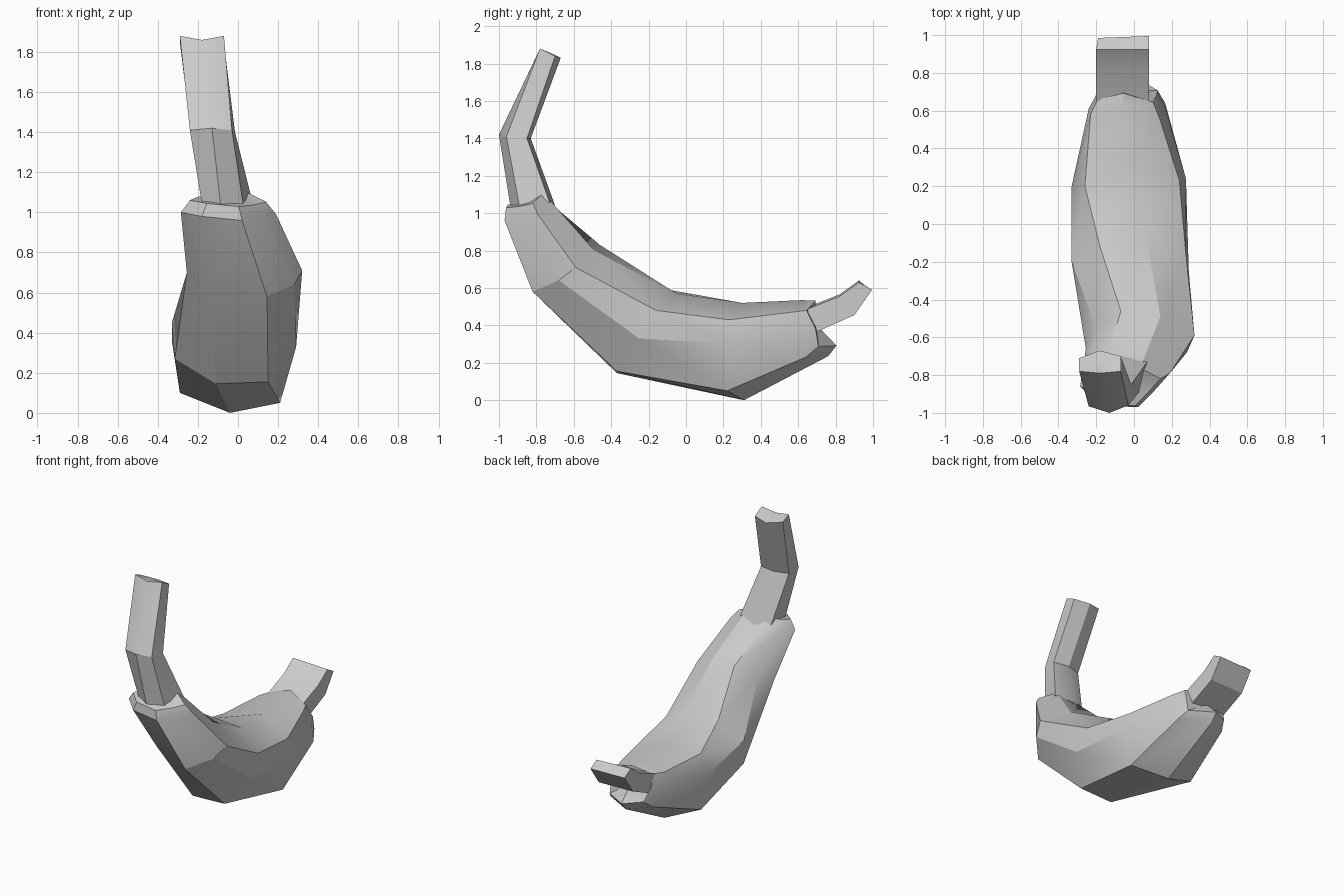
import bpy, bmesh, math
from mathutils import Vector

if "Cube" in bpy.data.objects:
    bpy.data.objects.remove(bpy.data.objects["Cube"])


def loft(name, rings):
    """Skin a list of equal-length vertex rings and cap both ends."""
    bm = bmesh.new()
    vs = [[bm.verts.new(p) for p in r] for r in rings]
    n = len(vs[0])
    for a, b in zip(vs, vs[1:]):
        for i in range(n):
            j = (i + 1) % n
            bm.faces.new((a[i], a[j], b[j], b[i]))
    for r in (vs[0], vs[-1]):
        c = bm.verts.new(sum((v.co for v in r), Vector()) / n)
        for i in range(n):
            bm.faces.new((r[i], r[(i + 1) % n], c))
    bmesh.ops.recalc_face_normals(bm, faces=bm.faces[:])
    me = bpy.data.meshes.new(name)
    bm.to_mesh(me)
    bm.free()
    ob = bpy.data.objects.new(name, me)
    bpy.context.collection.objects.link(ob)
    bpy.ops.object.select_all(action='DESELECT')
    ob.select_set(True)
    bpy.context.view_layer.objects.active = ob
    bpy.ops.object.shade_smooth_by_angle(angle=math.radians(30))
    return ob


def rim(ring, s, shift):
    """Narrowed copy of a ring, moved outwards: the bevelled end of the body."""
    c = sum((Vector(p) for p in ring), Vector()) / len(ring)
    return [c + (Vector(p) - c) * s + Vector(shift) for p in ring]


# curved body; ring order: low right, low left, left, upper left, top, upper right, right
body = [
    [(.02, -.97, .96), (-.18, -.96, .98), (-.285, -.86, 1.0), (-.14, -.71, 1.04),
     (.05, -.72, 1.06), (.19, -.79, .99), (.11, -.88, .97)],
    [(.145, -.82, .58), (-.14, -.75, .65), (-.255, -.66, .70), (-.07, -.46, .83),
     (.14, -.49, .80), (.32, -.59, .71), (.28, -.68, .64)],
    [(.15, -.37, .155), (-.11, -.37, .145), (-.315, -.22, .27), (-.18, -.12, .595),
     (.06, -.05, .57), (.275, -.16, .48), (.29, -.25, .33)],
    [(.21, .22, .05), (-.04, .31, 0), (-.29, .24, .10), (-.26, .20, .49),
     (0, .30, .52), (.24, .23, .43), (.275, .24, .30)],
    [(.165, .64, .23), (-.04, .76, .235), (-.2, .67, .26), (-.23, .58, .49),
     (-.06, .62, .535), (.135, .56, .47), (.165, .62, .35)],
]
# the left flank bulges: add a vertex between left and upper left on each ring
bulge = [(-.24, -.77, 1.02), (-.2, -.55, .75), (-.33, -.2, .45), (-.33, .2, .36), (-.24, .61, .38)]
for ring, p in zip(body, bulge):
    ring.insert(3, p)
start = rim(body[0], .8, (0, -.02, .06))
end = rim(body[-1], .8, (0, .07, .03))
loft("body", [start] + body + [end])

# tall bent stem at the front end
tall = [
    [(-.17, -.88, .98), (-.08, -.93, .98), (.035, -.88, .98),
     (.07, -.73, 1.06), (-.06, -.70, 1.04), (-.17, -.74, 1.04)],
    [(-.24, -.965, 1.41), (-.13, -1.0, 1.42), (-.03, -.96, 1.41),
     (-.015, -.85, 1.40), (-.13, -.83, 1.40), (-.235, -.86, 1.40)],
    [(-.29, -.78, 1.88), (-.18, -.79, 1.86), (-.07, -.78, 1.88),
     (-.07, -.70, 1.84), (-.18, -.67, 1.83), (-.29, -.71, 1.85)],
]
loft("tall_stem", tall)


# short flat stem at the back end: (top y, top z, bottom y, bottom z)
short = [(.58, .47, .62, .33), (.82, .565, .90, .455), (.925, .64, .995, .59)]
loft("short_stem", [[(-.2, ty, tz), (.08, ty, tz - .01), (.08, by, bz), (-.19, by - .01, bz)]
                    for ty, tz, by, bz in short])
